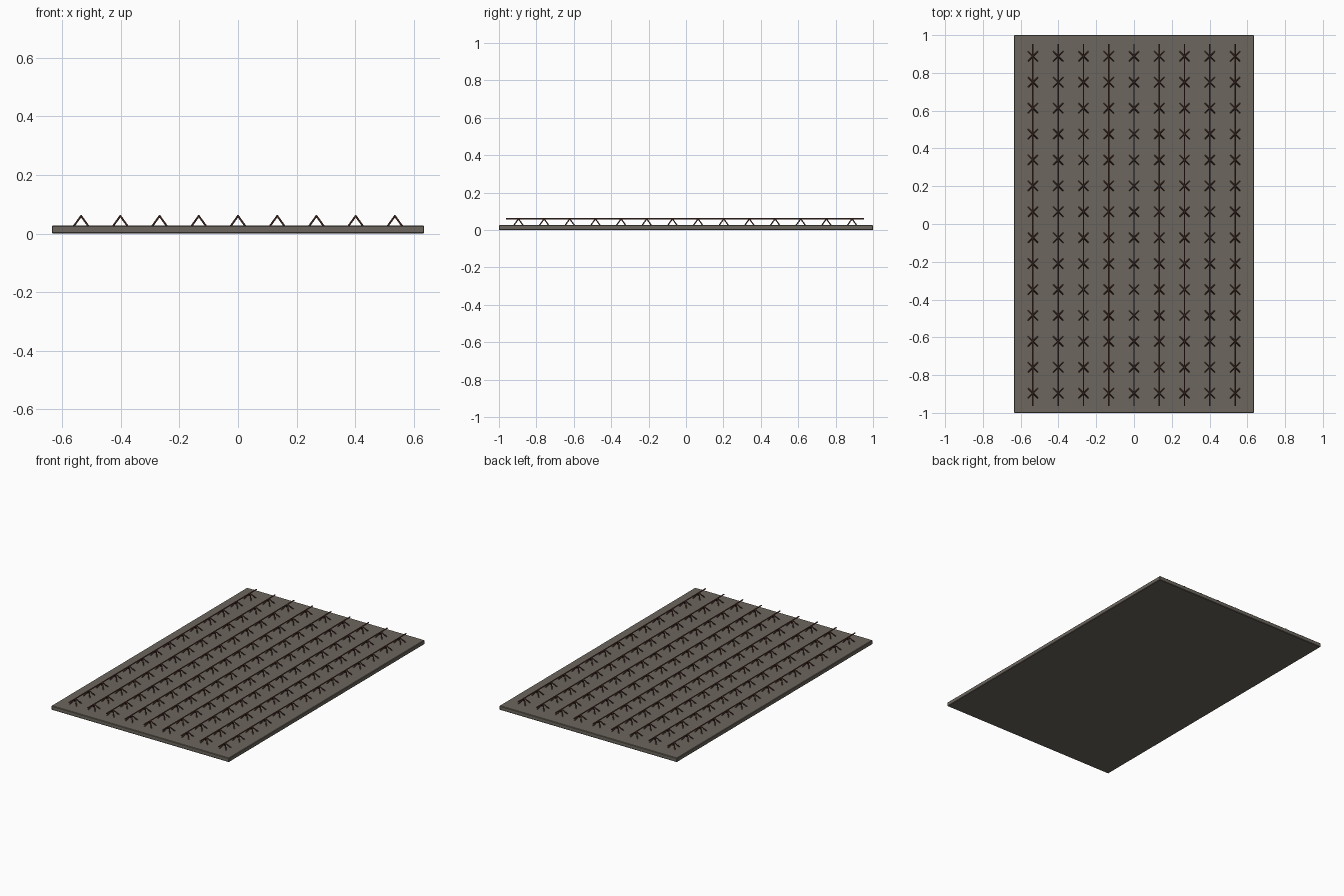
import bpy, bmesh
from mathutils import Vector, Matrix

if "Cube" in bpy.data.objects:
    bpy.data.objects.remove(bpy.data.objects["Cube"])


def material(name, color):
    m = bpy.data.materials.new(name)
    m.diffuse_color = color
    m.use_nodes = True
    m.node_tree.nodes["Principled BSDF"].inputs["Base Color"].default_value = m.diffuse_color
    return m


def add_rod(bm, a, b, r, sides):
    a, b = Vector(a), Vector(b)
    d = b - a
    mat = Matrix.Translation((a + b) / 2) @ d.to_track_quat('Z', 'Y').to_matrix().to_4x4()
    bmesh.ops.create_cone(bm, cap_ends=True, segments=sides, radius1=r, radius2=r,
                          depth=d.length, matrix=mat)


def finish(bm, name, mat):
    me = bpy.data.meshes.new(name)
    bm.to_mesh(me)
    bm.free()
    ob = bpy.data.objects.new(name, me)
    bpy.context.collection.objects.link(ob)
    me.materials.append(mat)
    return ob


concrete = material("concrete", (0.15, 0.132, 0.11, 1))
rust = material("rusty_steel", (0.12, 0.05, 0.037, 1))

TOP, APEX = 0.027, 0.060
xs = [(i - 4) * 0.1338 for i in range(9)]
ys = [-0.004 + (j - 6.5) * 0.1372 for j in range(14)]

# concrete slab with slightly softened edges
bm = bmesh.new()
bmesh.ops.create_cube(bm, size=1, matrix=Matrix.Translation((0, 0, TOP / 2))
                      @ Matrix.Diagonal((1.27, 2.0, TOP, 1)))
slab = finish(bm, "slab", concrete)
bevel = slab.modifiers.new("edge_bevel", 'BEVEL')
bevel.width = 0.003
bevel.segments = 1

# long top bars of the lattice girders
bm = bmesh.new()
for x in xs:
    add_rod(bm, (x, -0.963, APEX), (x, 0.953, APEX), 0.0037, 8)
finish(bm, "top_bars", rust)

# four splayed legs under each support point, sunk into the slab
bm = bmesh.new()
for x in xs:
    for y in ys:
        for sx in (-1, 1):
            for sy in (-1, 1):
                add_rod(bm, (x, y, APEX), (x + sx * 0.028, y + sy * 0.028, 0.021), 0.0033, 8)
finish(bm, "bar_legs", rust)
